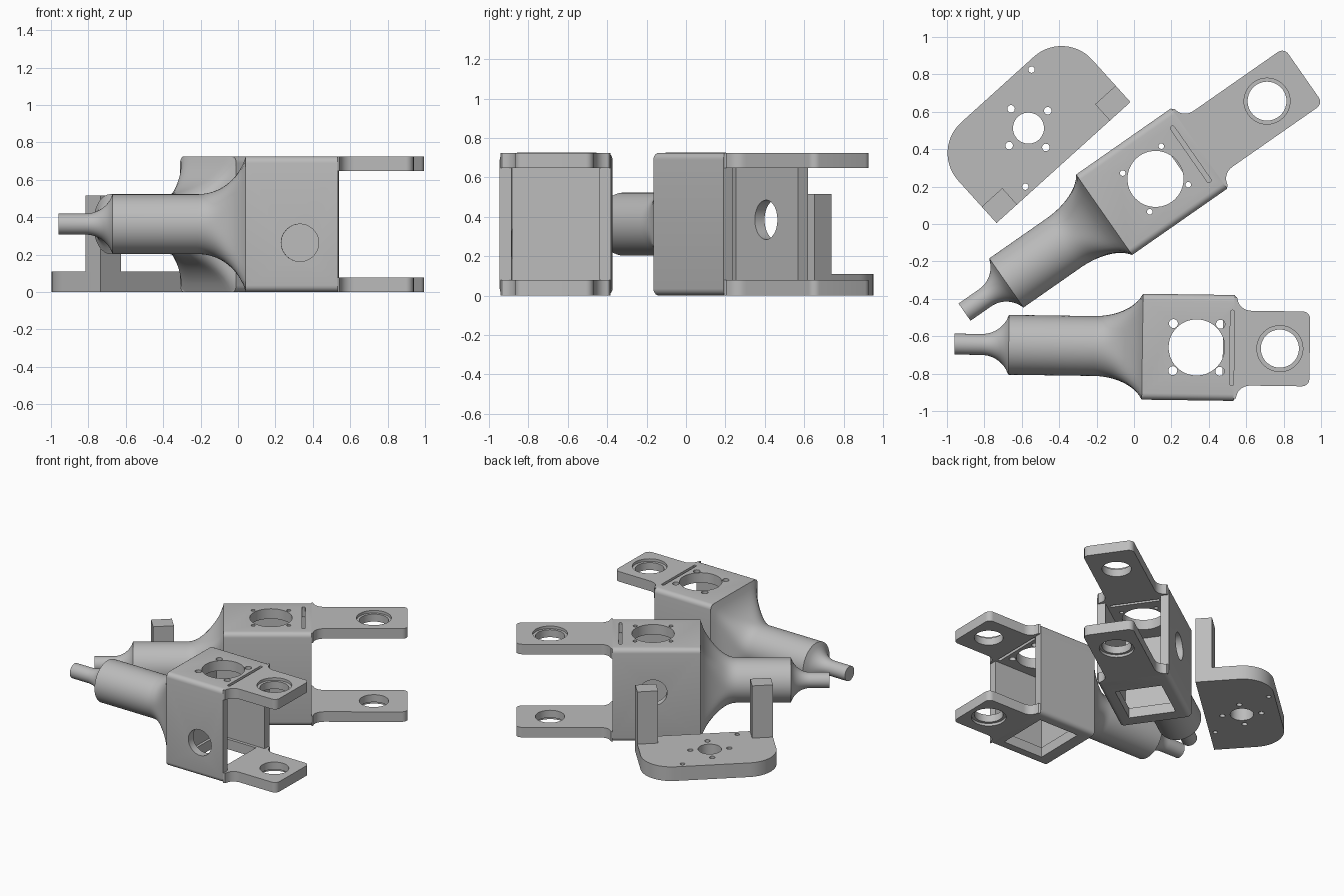
import bpy, bmesh, math
from mathutils import Matrix

if "Cube" in bpy.data.objects:
    bpy.data.objects.remove(bpy.data.objects["Cube"])

H = 0.725           # overall height of the links
T = 0.078           # plate thickness
ZC = 0.365          # neck axis height

grey = bpy.data.materials.new("plain_grey")
grey.diffuse_color = (0.5, 0.5, 0.5, 1)
grey.use_nodes = True
grey.node_tree.nodes["Principled BSDF"].inputs["Base Color"].default_value = grey.diffuse_color


def make(name, bm):
    bmesh.ops.recalc_face_normals(bm, faces=bm.faces)
    me = bpy.data.meshes.new(name)
    bm.to_mesh(me)
    bm.free()
    ob = bpy.data.objects.new(name, me)
    bpy.context.collection.objects.link(ob)
    me.materials.append(grey)
    return ob


def prism(name, pts, z0, z1):
    """Extrude a plan outline from z0 to z1."""
    bm = bmesh.new()
    f = bm.faces.new([bm.verts.new((x, y, z0)) for x, y in pts])
    r = bmesh.ops.extrude_face_region(bm, geom=[f])
    vs = [v for v in r["geom"] if isinstance(v, bmesh.types.BMVert)]
    bmesh.ops.translate(bm, verts=vs, vec=(0, 0, z1 - z0))
    return make(name, bm)


def arc(cx, cy, r, a0, a1, n=8):
    return [(cx + r * math.cos(math.radians(a0 + (a1 - a0) * i / n)),
             cy + r * math.sin(math.radians(a0 + (a1 - a0) * i / n))) for i in range(n + 1)]


def box(name, x0, x1, y0, y1, z0, z1):
    return prism(name, [(x0, y0), (x1, y0), (x1, y1), (x0, y1)], z0, z1)


def disc(x, y, r, z0, z1, n=40):
    return prism("cutter", arc(x, y, r, 0, 360, n)[:-1], z0, z1)


def cut(ob, cutters):
    """Subtract each cutter, then delete it."""
    for c in cutters:
        m = ob.modifiers.new("cut", "BOOLEAN")
        m.operation, m.solver, m.object = "DIFFERENCE", "EXACT", c
        dg = bpy.context.evaluated_depsgraph_get()
        me = bpy.data.meshes.new_from_object(ob.evaluated_get(dg))
        ob.modifiers.clear()
        ob.data = me
        bpy.data.objects.remove(c)


def finish(ob, x, y, deg):
    ob.matrix_world = Matrix.Translation((x, y, 0)) @ Matrix.Rotation(math.radians(deg), 4, "Z")
    bpy.ops.object.select_all(action="DESELECT")
    ob.select_set(True)
    bpy.context.view_layer.objects.active = ob
    bpy.ops.object.shade_smooth_by_angle(angle=math.radians(30))


def neck(name, u0, hw, flare, start, narrow, tip, n=64):
    """Round neck: thin tip, shoulder, cylinder, then a flare into the square body."""
    R, r, rings = 0.16, 0.056, [(tip, 0.056, 0.056, 2)]
    curve = lambda t: (1 - math.sqrt(1 - (0.95 * t) ** 2)) / (1 - math.sqrt(1 - 0.95 ** 2))
    for i in range(11):
        t = i / 10
        q = r + (R - r) * curve(t)
        rings.append((narrow + (start - narrow) * t, q, q, 2))
    for i in range(17):
        t = i / 16
        k = curve(t)
        rings.append((flare + (u0 - flare) * t, R + (hw - R) * k,
                      R + (H / 2 - R) * k, 2 + 14 * t ** 3))
    bm = bmesh.new()
    loops = []
    for u, a, b, e in rings:
        loop = []
        for j in range(n):
            c, s = math.cos(2 * math.pi * j / n), math.sin(2 * math.pi * j / n)
            m = (abs(c) ** e + abs(s) ** e) ** (-1 / e)
            loop.append(bm.verts.new((u, a * c * m, ZC + b * s * m - 0.002)))
        loops.append(loop)
    for p, q in zip(loops, loops[1:]):
        for j in range(n):
            bm.faces.new((p[j], p[(j + 1) % n], q[(j + 1) % n], q[j]))
    bm.faces.new(loops[0])
    bm.faces.new(loops[-1])
    return make(name, bm)


def link(tag, x, y, deg, u0, u1, end, hw, pw, eye, eye_r, small_r, slot_u, slot_h,
         side, side_z, window, flare, start, narrow, tip):
    # hollow body with rounded long edges
    body = box(tag + "_body", u0, u1, -hw, hw, 0, H)
    bm = bmesh.new()
    bm.from_mesh(body.data)
    long_edges = [e for e in bm.edges if abs(e.verts[0].co.x - e.verts[1].co.x) > 0.1]
    bmesh.ops.bevel(bm, geom=long_edges, offset=0.035, segments=5, affect="EDGES", profile=0.5)
    bm.to_mesh(body.data)
    bm.free()
    w = hw - 0.06
    hole = disc(0, 0, 0.1, -0.2, 0.2)
    hole.data.transform(Matrix.Translation((0, side * hw, side_z)) @ Matrix.Rotation(math.pi / 2, 4, "X"))
    cutters = [box("cutter", u0 + 0.07, u1 + 0.1, -w, w, T, H - T),
               box("cutter", window[0], window[1], -window[2], window[2], -0.1, T + 0.05),
               hole, disc(0, 0, 0.15, H - 0.15, H + 0.1, 48)]
    for i in range(4):
        a = math.radians(45 + 90 * i)
        cutters.append(disc(0.178 * math.cos(a), 0.178 * math.sin(a), small_r, H - 0.15, H + 0.1, 20))
    cutters.append(prism("cutter", arc(slot_u, slot_h, 0.012, 0, 180) +
                         arc(slot_u, -slot_h, 0.012, 180, 360), H - 0.15, H + 0.1))
    cut(body, cutters)
    finish(body, x, y, deg)

    # two fork prongs with a curved shoulder and a stepped eye
    g = hw - pw
    half = [(u1, hw - 0.004), (u1 + 0.012, hw - 0.012)]
    half += [(u1 + 0.09 + 0.075 * math.cos(a), pw + (g - 0.015) * (1 + math.sin(a)))
             for a in [math.pi * (1 + i / 16) for i in range(1, 9)]]
    half += arc(end - 0.04, pw - 0.04, 0.04, 90, 0)
    outline = half + [(u, -v) for u, v in reversed(half)]
    for name, z0, z1, face in (("lower", 0, T, 0), ("upper", H - T, H, H)):
        p = prism(f"{tag}_{name}_prong", outline, z0, z1)
        cut(p, [disc(eye, 0, eye_r, z0 - 0.1, z1 + 0.1),
                disc(eye, 0, 0.123, face - 0.02, face + 0.02)])
        finish(p, x, y, deg)

    finish(neck(tag + "_neck", u0, hw, flare, start, narrow, tip), x, y, deg)


# short link, lying along x
link("short_link", 0.335, -0.66, -0.8, -0.29, 0.2, 0.605, 0.283, 0.2, 0.445, 0.102, 0.024,
     0.19, 0.19, -1, 0.263, (-0.2, 0.14, 0.2), -0.55, -1.005, -1.15, -1.295)
# long link, turned
link("long_link", 0.115, 0.241, 34.9, -0.335, 0.285, 0.965, 0.262, 0.182, 0.727, 0.104, 0.015,
     0.23, 0.17, 1, 0.385, (-0.24, 0.14, 0.17), -0.6, -0.972, -1.11, -1.245)

# bracket base with two rounded corners
L, W, R = 0.965, 0.526, 0.22
base = prism("bracket_base", [(0, 0), (L, 0)] + arc(L - R, W - R, R, 0, 90, 14)
             + arc(R, W - R, R, 90, 180, 14), 0, 0.11)
cx, cy = 0.467, 0.262
holes = [disc(cx, cy, 0.083, -0.1, 0.3)]
for i in range(4):
    a = math.pi / 2 * i
    holes.append(disc(cx + 0.139 * math.cos(a), cy + 0.139 * math.sin(a), 0.02, -0.1, 0.3, 20))
for s in (-1, 1):
    holes.append(disc(cx + s * 0.222, cy + s * 0.221, 0.017, -0.1, 0.3, 20))
cut(base, holes)
finish(base, -0.735, 0.005, 42.1)

# bracket posts at the square corners
for name, p in (("left", 0), ("right", L - 0.148)):
    finish(box(f"bracket_{name}_post", p, p + 0.148, 0, 0.118, 0.11, 0.517), -0.735, 0.005, 42.1)
